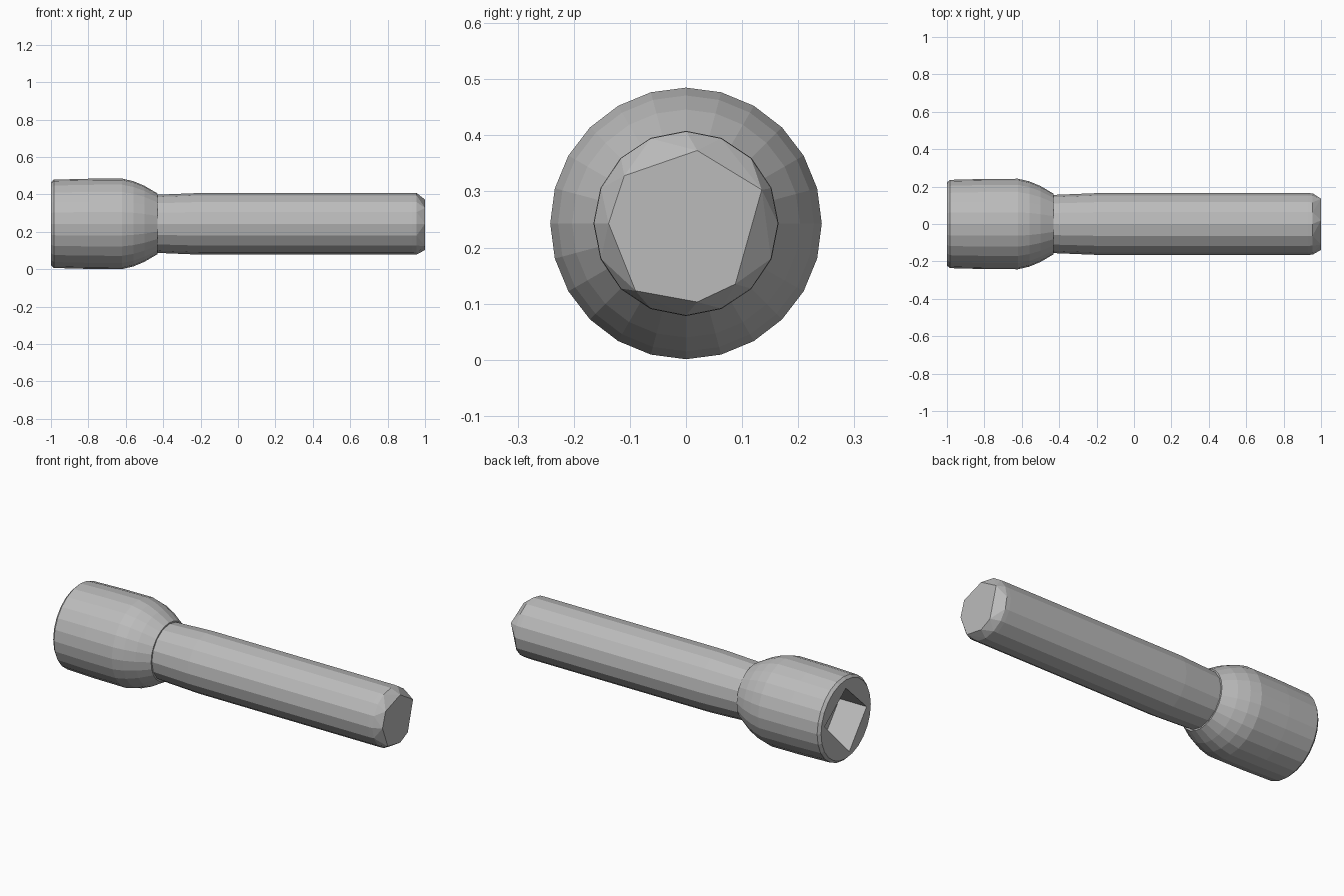
import bpy, bmesh, math
from mathutils import Vector

if "Cube" in bpy.data.objects:
    bpy.data.objects.remove(bpy.data.objects["Cube"], do_unlink=True)

AXIS_Z = 0.243

steel = bpy.data.materials.new("plain_grey_steel")
steel.use_nodes = True
grey = (0.5, 0.5, 0.5, 1)
steel.diffuse_color = grey
steel.node_tree.nodes["Principled BSDF"].inputs["Base Color"].default_value = grey


def finish(bm, name):
    bmesh.ops.recalc_face_normals(bm, faces=bm.faces)
    mesh = bpy.data.meshes.new(name)
    bm.to_mesh(mesh)
    bm.free()
    mesh.materials.append(steel)
    obj = bpy.data.objects.new(name, mesh)
    bpy.context.collection.objects.link(obj)
    return obj


def ring(bm, x, radius, sides):
    return [bm.verts.new((x, radius * math.cos(a), AXIS_Z + radius * math.sin(a)))
            for a in (math.tau * i / sides for i in range(sides))]


def loft(bm, rings):
    for a, b in zip(rings, rings[1:]):
        for i in range(len(a)):
            j = (i + 1) % len(a)
            bm.faces.new((a[i], a[j], b[j], b[i]))
    bm.faces.new(rings[0])
    bm.faces.new(rings[-1])


# Head: cylinder with a rounded rim and a domed shoulder
bm = bmesh.new()
profile = [(-1, 0.222), (-0.985, 0.236), (-0.8, 0.241), (-0.62, 0.242),
           (-0.56, 0.228), (-0.5, 0.203), (-0.43, 0.162)]
loft(bm, [ring(bm, x, r, 24) for x, r in profile])
head = finish(bm, "bolt_head")

# Drive socket in the end of the head
bm = bmesh.new()
corners = [(0, 0.175), (-0.185, 0.0), (-0.03, -0.195), (0.19, 0.03)]
loft(bm, [[bm.verts.new((x, y, AXIS_Z + z)) for y, z in corners]
          for x in (-1.1, -0.83)])
cutter = finish(bm, "socket_cutter")
cutter.hide_render = True

cut = head.modifiers.new("socket", "BOOLEAN")
cut.operation = "DIFFERENCE"
cut.solver = "EXACT"
cut.object = cutter
bpy.context.view_layer.objects.active = head
bpy.ops.object.modifier_apply(modifier=cut.name)
bpy.data.objects.remove(cutter, do_unlink=True)

# Shank: slightly narrower at the neck
bm = bmesh.new()
loft(bm, [ring(bm, x, r, 16) for x, r in
          [(-0.46, 0.153), (-0.42, 0.156), (-0.2, 0.165), (0.93, 0.165)]])
finish(bm, "bolt_shank")

# Tip: irregular chamfered end
bm = bmesh.new()
ring(bm, 0.93, 0.165, 16)
ring(bm, 0.955, 0.164, 16)
tip = [(0.02, 0.13), (0.135, 0.06), (0.088, -0.108), (0.02, -0.14),
       (-0.09, -0.12), (-0.138, 0.0), (-0.11, 0.085)]
for y, z in tip:
    bm.verts.new(Vector((1.0, y, AXIS_Z + z)))
bmesh.ops.convex_hull(bm, input=bm.verts)
finish(bm, "bolt_tip")
